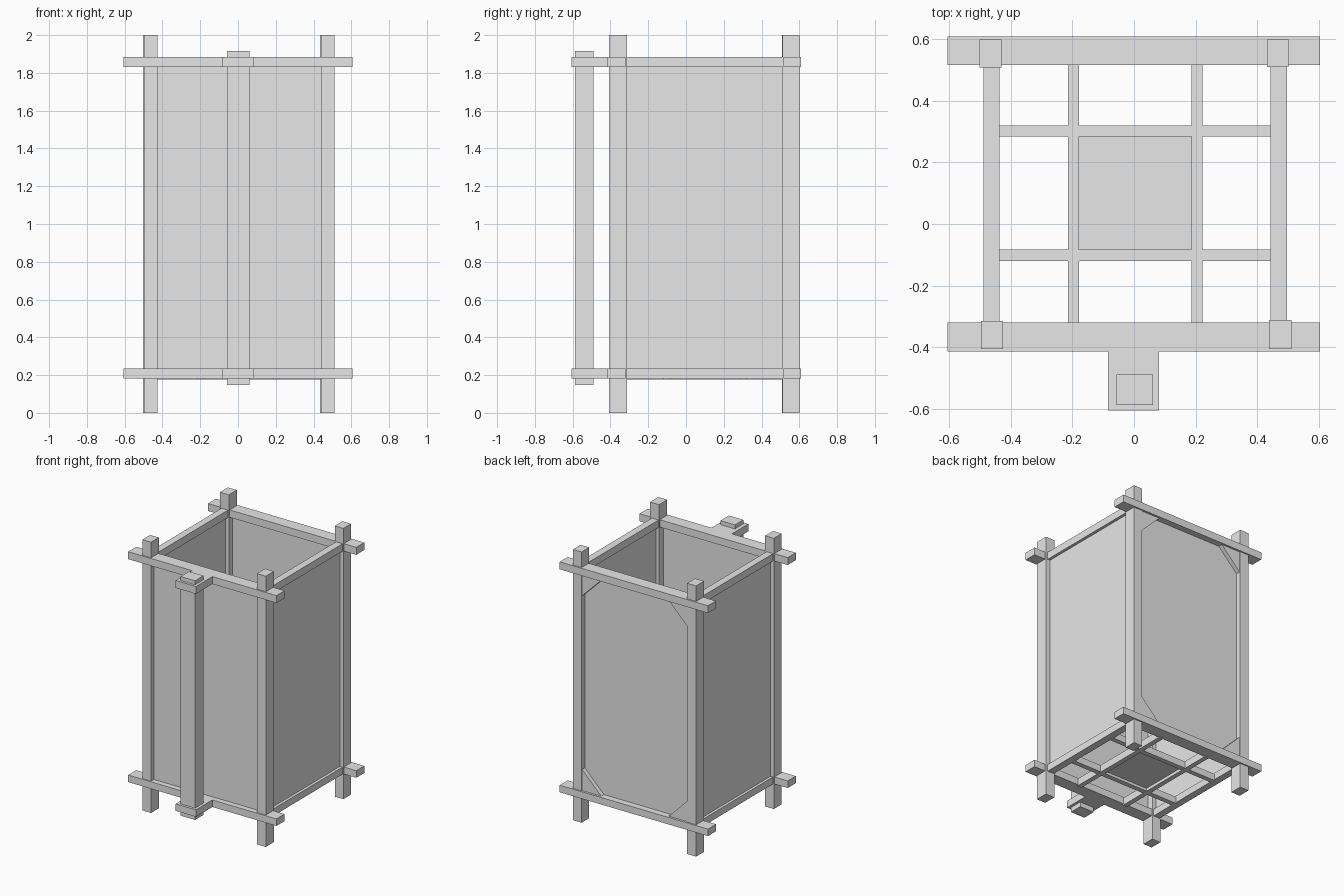
import bpy

cube = bpy.data.objects.get("Cube")
if cube:
    bpy.data.objects.remove(cube, do_unlink=True)

# Single plain grey finish
GREY = (0.8, 0.8, 0.8, 1.0)
grey = bpy.data.materials.new("plain grey")
grey.use_nodes = True
grey.diffuse_color = GREY
grey.node_tree.nodes["Principled BSDF"].inputs["Base Color"].default_value = GREY


def mesh_object(name, verts, faces):
    mesh = bpy.data.meshes.new(name)
    mesh.from_pydata(verts, [], faces)
    mesh.materials.append(grey)
    obj = bpy.data.objects.new(name, mesh)
    bpy.context.collection.objects.link(obj)
    return obj


def box(name, x, y, z):
    """Box given by its (min, max) range on each axis."""
    verts = [(a, b, c) for c in z for a, b in
             ((x[0], y[0]), (x[1], y[0]), (x[1], y[1]), (x[0], y[1]))]
    sides = [(i, (i + 1) % 4, (i + 1) % 4 + 4, i + 4) for i in range(4)]
    return mesh_object(name, verts, [(3, 2, 1, 0), (4, 5, 6, 7)] + sides)


def gusset(name, x, z, dx, dz, y, leg):
    """Triangular corner block with its right angle at (x, z)."""
    if dx * dz < 0:
        y = y[::-1]
    tri = [(x, z), (x + dx * leg, z), (x, z + dz * leg)]
    verts = [(a, b, c) for b in y for a, c in tri]
    mesh_object(name, verts, [(0, 1, 2), (5, 4, 3), (0, 3, 4, 1),
                              (1, 4, 5, 2), (2, 5, 3, 0)])


levels = {"lower": (0.183, 0.235), "upper": (1.83, 1.885)}
sides = {"right": (-0.49, -0.437), "left": (0.443, 0.497)}

# Corner posts
box("front_right_post", (-0.497, -0.426), (-0.407, -0.316), (0, 2))
box("front_left_post", (0.439, 0.512), (-0.407, -0.312), (0, 2))
box("back_right_post", (-0.503, -0.43), (0.508, 0.6), (0, 2))
box("back_left_post", (0.433, 0.503), (0.511, 0.6), (0, 2))

# Beams, side rails and pole brackets at both levels
for level, z in levels.items():
    box(level + "_front_beam", (-0.607, 0.605), (-0.415, -0.321), z)
    box(level + "_back_beam", (-0.607, 0.605), (0.517, 0.61), z)
    box(level + "_pole_bracket", (-0.085, 0.081), (-0.606, -0.414), z)
    for side, x in sides.items():
        box(level + "_" + side + "_rail", x, (-0.33, 0.525), z)

# Front pole
box("front_pole", (-0.057, 0.061), (-0.588, -0.49), (0.148, 1.915))

# Thin wall panels
wall_z = (0.2, 1.86)
box("front_panel", (-0.46, 0.47), (-0.374, -0.362), wall_z)
box("back_panel", (-0.46, 0.47), (0.55, 0.562), wall_z)
box("right_panel", (-0.47, -0.458), (-0.36, 0.55), wall_z)
box("left_panel", (0.464, 0.476), (-0.36, 0.55), wall_z)

# Corner gussets on the back
for level, z, dz in (("lower", 0.23, 1), ("upper", 1.835, -1)):
    for side, x, dx in (("right", -0.434, 1), ("left", 0.437, -1)):
        gusset(level + "_" + side + "_gusset", x, z, dx, dz, (0.555, 0.594), 0.165)

# Floor lattice
for side, x in (("right", (-0.215, -0.179)), ("left", (0.187, 0.223))):
    box(side + "_floor_bar", x, (-0.33, 0.525), (0.176, 0.23))
for end, y in (("front", (-0.12, -0.083)), ("back", (0.284, 0.32))):
    box(end + "_floor_bar", (-0.445, 0.45), y, (0.178, 0.228))

# Centre floor plate
box("floor_plate", (-0.185, 0.192), (-0.09, 0.29), (0.198, 0.208))
